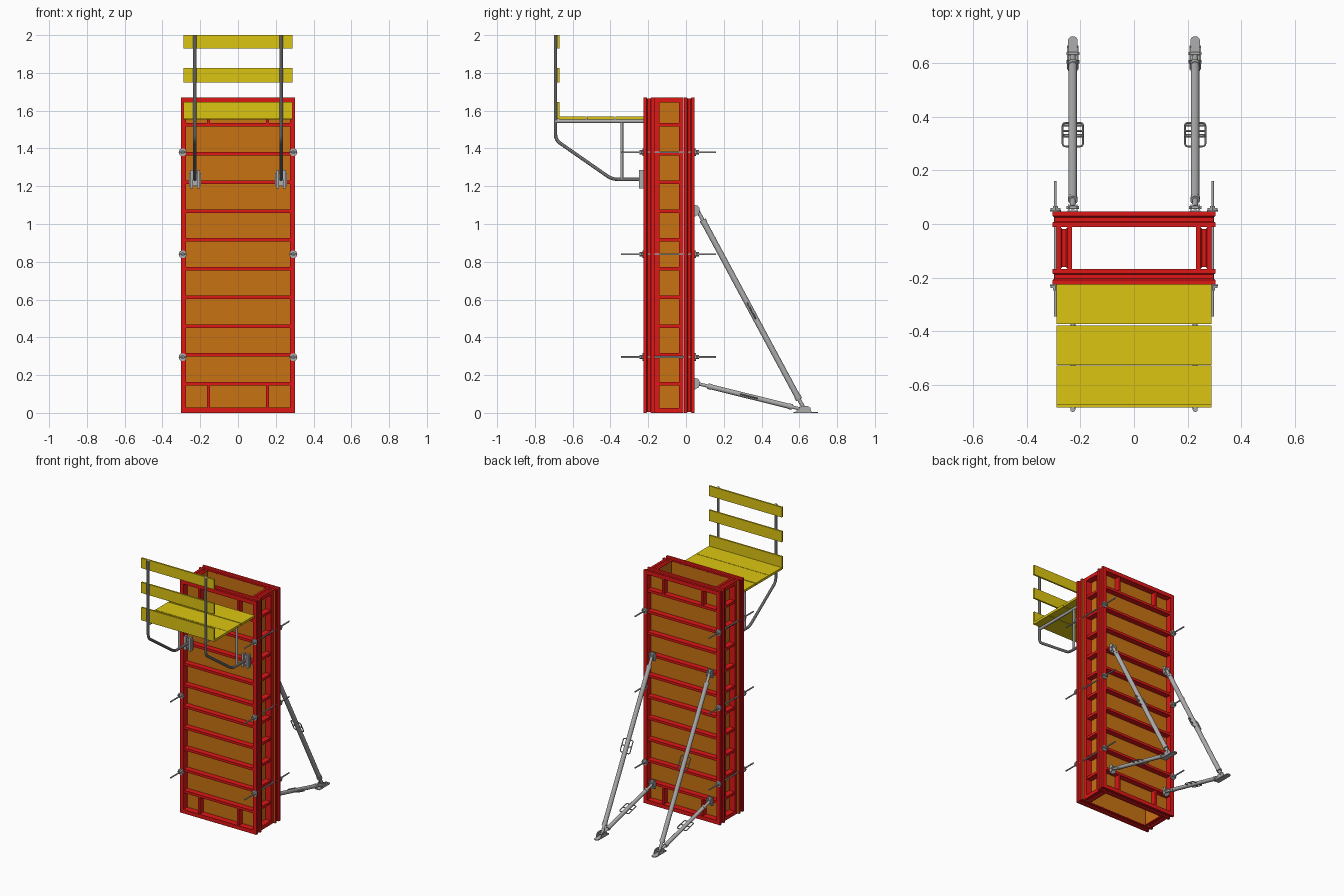
import bpy, bmesh
from math import pi, radians, cos, sin
from mathutils import Vector, Matrix

if "Cube" in bpy.data.objects:
    bpy.data.objects.remove(bpy.data.objects["Cube"])


def material(name, rgb):
    m = bpy.data.materials.new(name)
    m.diffuse_color = (*rgb, 1)
    m.use_nodes = True
    m.node_tree.nodes["Principled BSDF"].inputs["Base Color"].default_value = m.diffuse_color
    return m


RED = material("red_steel", (0.74, 0.008, 0.008))
PLY = material("plywood", (0.58, 0.17, 0.006))
YELLOW = material("yellow_board", (0.72, 0.56, 0.006))
GREY = material("galvanised", (0.42, 0.42, 0.42))


def finish(bm, name, mat, matrix=None):
    if matrix:
        bm.transform(matrix)
    bmesh.ops.recalc_face_normals(bm, faces=bm.faces)
    me = bpy.data.meshes.new(name)
    bm.to_mesh(me)
    bm.free()
    ob = bpy.data.objects.new(name, me)
    bpy.context.collection.objects.link(ob)
    me.materials.append(mat)
    return ob


def smooth(ob):
    bpy.ops.object.select_all(action='DESELECT')
    ob.select_set(True)
    bpy.context.view_layer.objects.active = ob
    bpy.ops.object.shade_smooth_by_angle(angle=radians(35))


def add_box(bm, x0, x1, y0, y1, z0, z1):
    m = Matrix.Translation(((x0 + x1) / 2, (y0 + y1) / 2, (z0 + z1) / 2))
    bmesh.ops.create_cube(bm, size=1, matrix=m @ Matrix.Diagonal((x1 - x0, y1 - y0, z1 - z0, 1)))


def box(name, mat, *dims, matrix=None):
    bm = bmesh.new()
    add_box(bm, *dims)
    return finish(bm, name, mat, matrix)


def prism(name, profile, x0, x1):
    """Extrude a (y, z) profile from x0 to x1."""
    bm = bmesh.new()
    f = bm.faces.new([bm.verts.new((x0, y, z)) for y, z in profile])
    r = bmesh.ops.extrude_face_region(bm, geom=[f])
    verts = [v for v in r["geom"] if isinstance(v, bmesh.types.BMVert)]
    bmesh.ops.translate(bm, verts=verts, vec=(x1 - x0, 0, 0))
    return finish(bm, name, GREY)


def rod(name, a, b, r, sides=20):
    a, b = Vector(a), Vector(b)
    bm = bmesh.new()
    bmesh.ops.create_cone(bm, cap_ends=True, segments=sides, radius1=r, radius2=r, depth=(b - a).length)
    rot = (b - a).to_track_quat('Z', 'Y').to_matrix().to_4x4()
    ob = finish(bm, name, GREY, Matrix.Translation((a + b) / 2) @ rot)
    smooth(ob)


def tube(name, pts, r, bend=0.0, cyclic=False, res=3):
    """Bent tube along points, with rounded corners."""
    pts = [Vector(p) for p in pts]
    n, path = len(pts), []
    for i, p in enumerate(pts):
        if not cyclic and i in (0, n - 1):
            path.append(p)
            continue
        a = p + (pts[i - 1] - p).normalized() * bend
        c = p + (pts[(i + 1) % n] - p).normalized() * bend
        for k in range(7):
            t = k / 6
            path.append(a * (1 - t) ** 2 + p * 2 * t * (1 - t) + c * t * t)
    cu = bpy.data.curves.new(name, 'CURVE')
    cu.dimensions = '3D'
    cu.bevel_depth, cu.bevel_resolution, cu.use_fill_caps = r, res, True
    sp = cu.splines.new('POLY')
    sp.points.add(len(path) - 1)
    for q, p in zip(sp.points, path):
        q.co = (*p, 1)
    sp.use_cyclic_u = cyclic
    ob = bpy.data.objects.new(name, cu)
    bpy.context.collection.objects.link(ob)
    cu.materials.append(GREY)
    bpy.ops.object.select_all(action='DESELECT')
    ob.select_set(True)
    bpy.context.view_layer.objects.active = ob
    bpy.ops.object.convert(target='MESH')
    smooth(bpy.context.object)


# Framed formwork panels: mitred grooved rim, ribs, plywood sheet
H, RIBS = 1.67, [0.155 + 0.1522 * i for i in range(10)]


def panel(name, w, rim, stubs, matrix):
    prof = [(rim, 0), (0, 0), (0, .016), (.006, .021), (.006, .036), (0, .041),
            (0, .057), (.005, .057), (.005, .045), (rim, .045)]
    bm = bmesh.new()
    rings = [[bm.verts.new((sx * (w / 2 - d), y, H / 2 + sz * (H / 2 - d))) for d, y in prof]
             for sx, sz in ((-1, -1), (1, -1), (1, 1), (-1, 1))]
    for i in range(4):
        a, b = rings[i], rings[(i + 1) % 4]
        for j in range(len(prof)):
            k = (j + 1) % len(prof)
            bm.faces.new((a[j], a[k], b[k], b[j]))
    finish(bm, name + "_rim", RED, matrix)
    bm = bmesh.new()
    inner = w / 2 - rim + .001
    for z in RIBS:
        add_box(bm, -inner, inner, .004, .046, z - .009, z + .009)
    for x in stubs:
        for z0, z1 in ((rim - .001, RIBS[0]), (RIBS[-1], H - rim + .001)):
            add_box(bm, x - .008, x + .008, .006, .046, z0, z1)
    finish(bm, name + "_ribs", RED, matrix)
    e = .0055
    box(name + "_plywood", PLY, -w / 2 + e, w / 2 - e, .0445, .0565, e, H - e, matrix=matrix)


def place(x, y, deg):
    return Matrix.Translation((x, y, 0)) @ Matrix.Rotation(radians(deg), 4, 'Z')


panel("front_panel", .606, .028, (-.155, .155), place(0, -.225, 0))
panel("back_panel", .606, .028, (-.155, .155), place(0, .046, 180))
panel("right_panel", .155, .026, (), place(.289, -.0895, 90))
panel("left_panel", .155, .026, (), place(-.289, -.0895, -90))

# Tie rods with washers and wing nuts
for x in (-.293, .293):
    for z in (.295, .84, 1.38):
        rod("tie_rod", (x, -.345, z), (x, .16, z), .005, 12)
        for y, s in ((-.225, -1), (.046, 1)):
            rod("tie_washer", (x, y, z), (x, y + s * .006, z), .021)
            rod("tie_nut", (x, y + s * .006, z), (x, y + s * .022, z), .011, 6)
            for q in (-1, 1):
                yy = y + s * .010
                box("nut_wing", GREY, x + q * .013 - .006, x + q * .013 + .006,
                    yy - .004, yy + .004, z - .004, z + .004)

# Push-pull braces with feet
X = .228


def brace(name, x, a, b, mid, r):
    a, b = Vector((x, *a)), Vector((x, *b))
    d = (b - a).normalized()
    rod(name + "_spindle", a, b, r * .65)
    rod(name + "_tube", a + d * .07, b - d * .06, r)
    for e, s in ((a, 1), (b, -1)):
        rod(name + "_collar", e + d * s * .055, e + d * s * .075, r * 1.15)
    c = a + (b - a) * mid
    u, v = Vector((.038, 0, 0)), d * .045
    tube(name + "_handle", [c - u - v, c + u - v, c + u + v, c - u + v], .0035, .012, True, 2)
    rod(name + "_handle_bar", c - u, c + u, .0035, 10)


for x in (-X, X):
    brace("upper_brace", x, (.062, 1.07), (.625, .022), .505, .0155)
    brace("lower_brace", x, (.062, .155), (.615, .018), .49, .0135)
    for z in (.155, 1.07):
        box("brace_mount_plate", GREY, x - .02, x + .02, .045, .051, z - .03, z + .03)
        for s in (-1, 1):
            cx = x + s * .0155
            prism("brace_mount_cheek", [(.048, z - .028), (.066, z - .022), (.072, z - .008),
                                        (.072, z + .014), (.062, z + .027), (.048, z + .028)],
                  cx - .0025, cx + .0025)
        rod("brace_pin", (x - .023, .061, z), (x + .023, .061, z), .006, 12)
    bm = bmesh.new()
    pts = [(x - .018, .57), (x + .018, .57)] + [
        (x + .018 * cos(t * pi / 10), .682 + .018 * sin(t * pi / 10)) for t in range(11)]
    f = bm.faces.new([bm.verts.new((px, py, 0)) for px, py in pts])
    r = bmesh.ops.extrude_face_region(bm, geom=[f])
    bmesh.ops.translate(bm, vec=(0, 0, .006),
                        verts=[v for v in r["geom"] if isinstance(v, bmesh.types.BMVert)])
    finish(bm, "foot_plate", GREY)
    for s in (-1, 1):
        cx = x + s * .0185
        prism("foot_cheek", [(.575, .002), (.665, .002), (.658, .028), (.645, .036), (.61, .036)],
              cx - .0025, cx + .0025)
    for y, z in ((.605, .02), (.635, .024)):
        rod("foot_pin", (x - .024, y, z), (x + .024, y, z), .006, 12)

# Walkway brackets with guard-rail posts
for x in (-X, X):
    tube("bracket_post", [(x, -.691, 2.0), (x, -.691, 1.445), (x, -.392, 1.237), (x, -.235, 1.237)],
         .0095, .03)
    rod("bracket_arm", (x, -.691, 1.544), (x, -.224, 1.544), .0095)
    rod("bracket_strut", (x, -.34, 1.544), (x, -.34, 1.237), .008)
    box("bracket_pad", GREY, x - .032, x + .032, -.236, -.225, 1.20, 1.27)
    for s in (-1, 1):
        cx = x + s * .019
        box("bracket_shoe", GREY, cx - .008, cx + .008, -.25, -.225, 1.187, 1.285)

# Deck planks and guard boards
for y0, y1 in ((-.372, -.225), (-.525, -.379), (-.671, -.528)):
    box("deck_plank", YELLOW, -.289, .289, y0, y1, 1.553, 1.569)
for z0, z1 in ((1.555, 1.647), (1.75, 1.827), (1.928, 2.0)):
    box("guard_board", YELLOW, -.289, .289, -.683, -.671, z0, z1)
